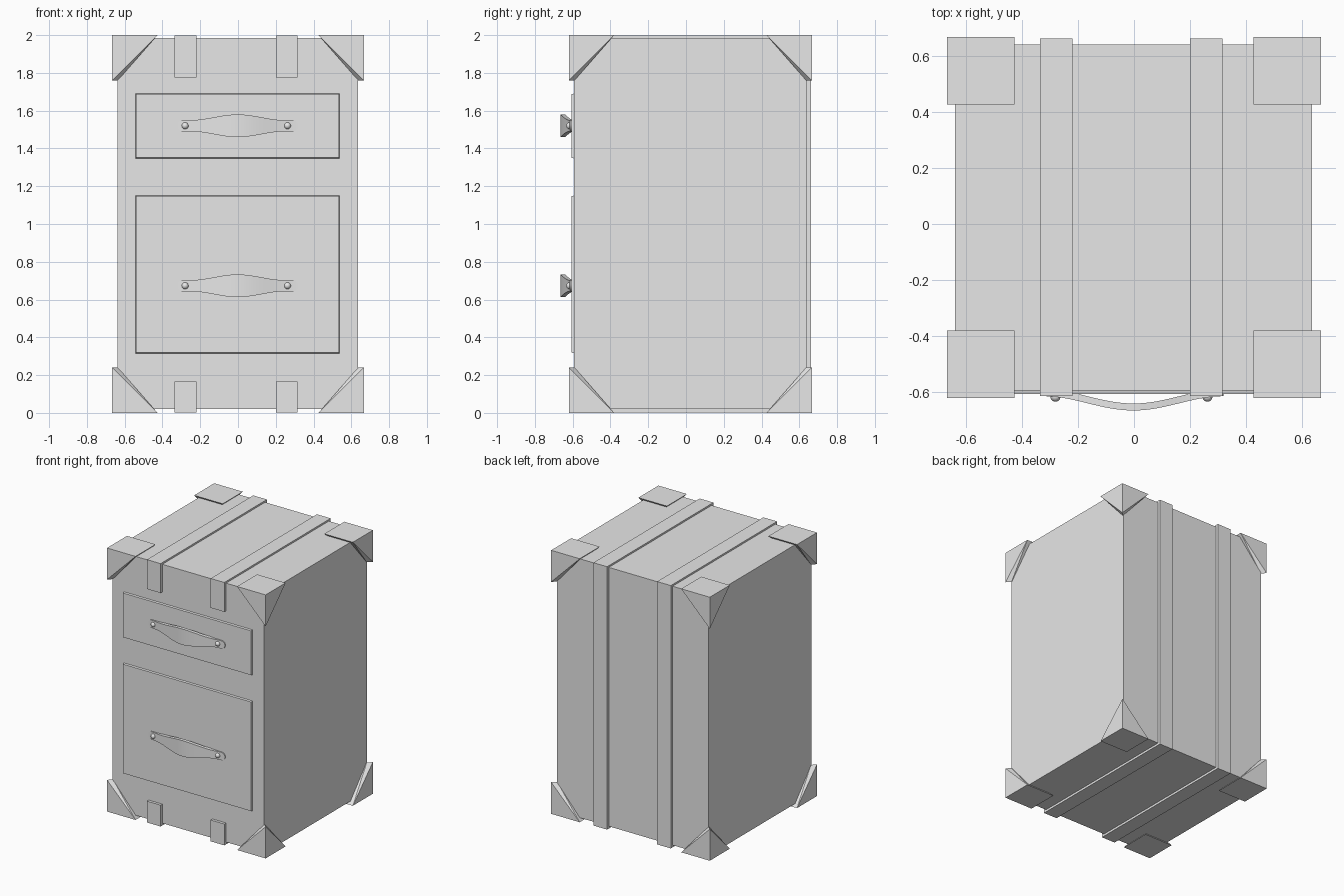
import bpy, bmesh, math
from mathutils import Vector

cube = bpy.data.objects.get("Cube")
if cube:
    bpy.data.objects.remove(cube, do_unlink=True)

grey = bpy.data.materials.new("plain grey")
grey.use_nodes = True
grey.diffuse_color = (0.8, 0.8, 0.8, 1)
grey.node_tree.nodes["Principled BSDF"].inputs["Base Color"].default_value = grey.diffuse_color


def finish(name, bm, smooth=False):
    bmesh.ops.recalc_face_normals(bm, faces=bm.faces[:])
    mesh = bpy.data.meshes.new(name)
    bm.to_mesh(mesh)
    bm.free()
    mesh.materials.append(grey)
    obj = bpy.data.objects.new(name, mesh)
    bpy.context.collection.objects.link(obj)
    if smooth:
        bpy.ops.object.select_all(action='DESELECT')
        obj.select_set(True)
        bpy.context.view_layer.objects.active = obj
        bpy.ops.object.shade_smooth_by_angle(angle=math.radians(35))
    return obj


def box(name, low, high, front_inset=0):
    bm = bmesh.new()
    bmesh.ops.create_cube(bm, size=1)
    low, high = Vector(low), Vector(high)
    mid = (low + high) / 2
    for v in bm.verts:
        at_front = v.co.y < 0
        v.co = mid + v.co * (high - low)
        if at_front:
            v.co.x -= math.copysign(front_inset, v.co.x - mid.x)
            v.co.z -= math.copysign(front_inset, v.co.z - mid.z)
    return finish(name, bm)


# Cabinet body
FRONT, BACK, BOTTOM, TOP = -0.593, 0.64, 0.02, 1.985
box("cabinet_body", (-0.638, FRONT, BOTTOM), (0.634, BACK, TOP))


# Straps wrapping over the top, back and bottom, with short tabs on the front
def strap(name, x0, x1):
    f, b, lo, hi = FRONT - 0.021, BACK + 0.021, 0.003, 1.998
    outline = [(f, 1.775), (f, hi), (b, hi), (b, lo), (f, lo), (f, 0.165),
               (FRONT, 0.165), (FRONT, BOTTOM), (BACK, BOTTOM), (BACK, TOP),
               (FRONT, TOP), (FRONT, 1.775)]
    bm = bmesh.new()
    face = bm.faces.new([bm.verts.new((x0, y, z)) for y, z in outline])
    out = bmesh.ops.extrude_face_region(bm, geom=[face])["geom"]
    for v in out:
        if isinstance(v, bmesh.types.BMVert):
            v.co.x = x1
    finish(name, bm)


strap("right_strap", -0.335, -0.22)
strap("left_strap", 0.20, 0.315)


# Corner guards: square on top or bottom, tapering to a point along the edge
def corner_guard(name, sx, sy, sz):
    size, lip = 0.24, 0.03
    points = [(0, 0, 0), (size, 0, 0), (size, size, 0), (0, size, 0),
              (0, 0, size), (lip, lip, size)]
    bm = bmesh.new()
    for x, y, z in points:
        bm.verts.new((sx * (0.666 - x), 0.023 + sy * (0.643 - y), 1 + sz * (1 - z)))
    bmesh.ops.convex_hull(bm, input=bm.verts[:])
    bmesh.ops.dissolve_limit(bm, angle_limit=0.01, verts=bm.verts[:], edges=bm.edges[:])
    finish(name, bm)


for sx, side in ((-1, "right"), (1, "left")):
    for sy, end in ((-1, "front"), (1, "back")):
        for sz, level in ((-1, "bottom"), (1, "top")):
            corner_guard(f"{level}_{end}_{side}_corner_guard", sx, sy, sz)


# Bowed handle strap with a wide middle and rounded ends
def handle(name, height):
    bm = bmesh.new()
    half, steps, end = 0.322, 48, 0.03
    rings = []
    for i in range(steps + 1):
        x = -half * math.cos(math.pi * i / steps)
        a = abs(x)
        width = end + 0.03 * math.cos(math.pi * min(a, 0.25) / 0.5) ** 2
        if a > half - end:
            width = max(0.002, math.sqrt(max(0, end ** 2 - (a - half + end) ** 2)))
        y = -0.614 - 0.051 * math.cos(math.pi * x / 0.65) ** 2
        rings.append([bm.verts.new((x - 0.002, y + dy, height + s * width))
                      for dy, s in ((0, -1), (0, 1), (0.025, 1), (0.025, -1))])
    for a, b in zip(rings, rings[1:]):
        for k in range(4):
            n = (k + 1) % 4
            bm.faces.new((a[k], a[n], b[n], b[k]))
    bm.faces.new(rings[0])
    bm.faces.new(rings[-1])
    finish(name, bm, smooth=True)


# Domed rivet
def rivet(name, x, height):
    bm = bmesh.new()
    bmesh.ops.create_uvsphere(bm, u_segments=16, v_segments=10, radius=0.018)
    for v in bm.verts:
        v.co += Vector((x, -0.616, height))
    finish(name, bm, smooth=True)


# Drawers with their handles
for label, z0, z1, grip in (("upper", 1.345, 1.693, 1.52), ("lower", 0.313, 1.153, 0.673)):
    box(f"{label}_drawer_front", (-0.545, -0.607, z0), (0.54, FRONT + 0.01, z1), 0.006)
    handle(f"{label}_handle", grip)
    rivet(f"{label}_right_rivet", -0.28, grip)
    rivet(f"{label}_left_rivet", 0.262, grip)
